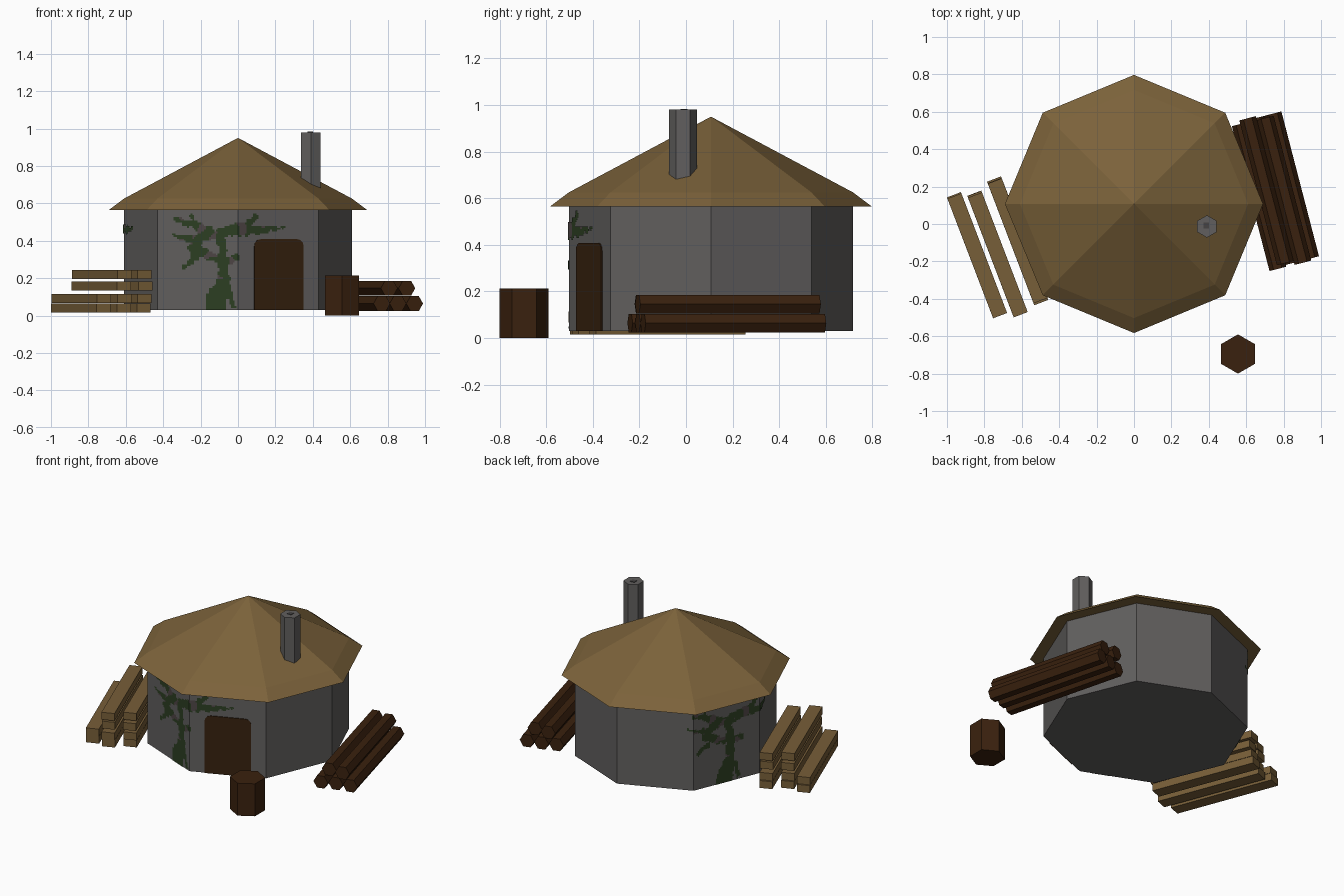
import bpy, bmesh, math, random
from mathutils import Matrix, Vector, noise

if "Cube" in bpy.data.objects:
    bpy.data.objects.remove(bpy.data.objects["Cube"])

random.seed(4)
R, CY = 0.61, 0.107                                # wall radius and centre
SIDE = 2 * R * math.sin(math.pi / 8)               # width of one wall face


def srgb(r, g, b):
    f = lambda c: (c / 12.92 if c <= 0.04045 else ((c + 0.055) / 1.055) ** 2.4)
    return tuple(f(c / 255) for c in (r, g, b)) + (1,)


def material(name, *rgb):
    m = bpy.data.materials.new(name)
    m.diffuse_color = srgb(*rgb)
    m.use_nodes = True
    m.node_tree.nodes["Principled BSDF"].inputs["Base Color"].default_value = m.diffuse_color
    return m


STONE = material("grey stone", 97, 95, 94)
THATCH = material("straw thatch", 123, 98, 58)
PLANK = material("pale timber", 119, 94, 56)
BARK = material("dark bark", 58, 33, 14)
DOOR = material("door brown", 54, 33, 14)
LEAF = material("ivy green", 44, 62, 34)
STEM = material("ivy stem grey", 78, 69, 69)
FLUE = material("flue dark", 70, 68, 68)


def finish(name, bm, *mats, fix=True):
    if fix:
        bmesh.ops.remove_doubles(bm, verts=bm.verts, dist=1e-5)
        bmesh.ops.recalc_face_normals(bm, faces=bm.faces)
    me = bpy.data.meshes.new(name)
    bm.to_mesh(me)
    bm.free()
    for m in mats:
        me.materials.append(m)
    ob = bpy.data.objects.new(name, me)
    bpy.context.collection.objects.link(ob)
    return ob


def loft(name, profile, n, start, matrix, mat):
    """Faceted solid of revolution from (radius, height) pairs."""
    bm = bmesh.new()
    rings = []
    for r, z in profile:
        if r == 0:
            rings.append([bm.verts.new(matrix @ Vector((0, 0, z)))] * n)
        else:
            rings.append([bm.verts.new(matrix @ Vector((
                r * math.cos(start + i * math.tau / n),
                r * math.sin(start + i * math.tau / n), z))) for i in range(n)])
    for a, b in zip(rings, rings[1:]):
        for i in range(n):
            j = (i + 1) % n
            vs = list(dict.fromkeys((a[i], a[j], b[j], b[i])))
            bm.faces.new(vs)
    for ring in (rings[0], rings[-1]):
        if len(set(ring)) > 2:
            bm.faces.new(ring)
    return finish(name, bm, mat)


def on_wall(u, z, off):
    """Point u along the wall perimeter (0 = front corner, + to the right)."""
    k = math.floor(u / SIDE + 1e-6)
    t = u / SIDE - k
    p, q = (Vector((math.cos(a), math.sin(a), 0)) for a in
            (math.radians(-90 + 45 * k), math.radians(-45 + 45 * k)))
    v = p.lerp(q, t) * (R + off)
    return Vector((v.x, v.y + CY, z))


# Walls and roof
AT = Matrix.Translation
loft("walls", [(R, 0.03), (R, 0.57)], 8, 0, AT((0, CY, 0)), STONE)
loft("roof", [(0.69, 0.565), (0.61, 0.625), (0, 0.95)], 8, 0, AT((0, CY, 0)), THATCH)

# Chimney with a small flue
loft("chimney", [(0.06, 0.64), (0.06, 0.98)], 6, math.pi / 2, AT((0.39, -0.013, 0)), STONE)
loft("flue", [(0.021, 0.975), (0.021, 0.983)], 4, math.pi / 4, AT((0.387, -0.008, 0)), FLUE)

# Chopping stump
loft("chopping_stump", [(0.105, 0), (0.105, 0.213)], 6, math.pi / 2,
     AT((0.556, -0.695, 0)), BARK)

# Door plate with rounded top corners
bm = bmesh.new()
u0, u1, zt, rc = 0.094, 0.376, 0.408, 0.035
outline = [(u0, 0.03), (u1, 0.03)]
for cx, a0 in ((u1 - rc, 0), (u0 + rc, 90)):
    for s in range(4):
        a = math.radians(a0 + 30 * s)
        outline.append((cx + rc * math.cos(a), zt - rc + rc * math.sin(a)))
front = [bm.verts.new(on_wall(u, z, 0.006)) for u, z in outline]
back = [bm.verts.new(on_wall(u, z, -0.001)) for u, z in outline]
bm.faces.new(front)
bm.faces.new(back[::-1])
for i in range(len(front)):
    j = (i + 1) % len(front)
    bm.faces.new((front[i], back[i], back[j], front[j]))
finish("door", bm, DOOR)

# Ivy: cells of a fine wall grid lying close to the branches (u, z, radius)
BRANCHES = [
    [(-.13, .03, .06), (-.12, .09, .06), (-.10, .14, .045), (-.08, .20, .03), (-.09, .28, .03)],
    [(-.09, .28, .03), (-.09, .36, .025), (-.11, .43, .025), (-.20, .43, .025),
     (-.25, .37, .035), (-.19, .33, .025), (-.11, .30, .02)],
    [(-.36, .52, .008), (-.26, .49, .022), (-.16, .45, .025)],
    [(-.37, .43, .008), (-.30, .41, .015), (-.24, .40, .025)],
    [(-.12, .43, .03), (-.02, .46, .03), (.05, .48, .022), (.10, .53, .015)],
    [(-.01, .45, .025), (.10, .46, .025), (.18, .46, .018), (.26, .47, .006)],
    [(-.09, .28, .02), (-.01, .31, .022)],
    [(-.31, .26, .012), (-.24, .31, .018)],
    [(-.03, .05, .012), (-.05, .15, .012)],
    [(-.22, .43, .012), (-.27, .53, .008)],
]


def ivy_depth(u, z):
    best = -1
    for path in BRANCHES:
        for (ax, az, ar), (bx, bz, br) in zip(path, path[1:]):
            dx, dz = bx - ax, bz - az
            t = max(0, min(1, ((u - ax) * dx + (z - az) * dz) / (dx * dx + dz * dz)))
            d = math.hypot(u - ax - t * dx, z - az - t * dz)
            best = max(best, ar + t * (br - ar) - d)
    return best


def ivy(name, shift):
    bm = bmesh.new()
    step = SIDE / 48
    first = round((shift - 0.42) / step)
    for i in range(first, first + round(0.75 / step)):
        for j in range(int(0.53 / step)):
            u, z = i * step, 0.031 + j * step
            uc, zc = u + step / 2 - shift, z + step / 2
            n = noise.noise((uc * 32, zc * 32, shift))
            if ivy_depth(uc, zc) + 0.016 * n < 0:
                continue
            f = bm.faces.new([bm.verts.new(on_wall(a, b, 0.004)) for a, b in
                              ((u, z), (u + step, z), (u + step, z + step), (u, z + step))])
            f.material_index = int(noise.noise((uc * 17 + 5, zc * 17, 2)) > 0.27 and zc > 0.2)
    bmesh.ops.remove_doubles(bm, verts=bm.verts, dist=1e-4)
    finish(name, bm, LEAF, STEM, fix=False)


ivy("ivy_front", 0)
ivy("ivy_left", -1.06)

# Log pile: three below, two on top
along = Vector((0.2, -0.77, 0)).normalized()
across = Vector((-along.y, along.x, 0))
basis = Matrix((across, (0, 0, 1), along)).transposed().to_4x4()
for i, (off, z, slide) in enumerate([(-.092, .064, .01), (0, .064, .0), (.092, .064, .0),
                                     (-.046, .146, -.01), (.046, .146, .012)]):
    c = Vector((0.755, 0.18, z)) + across * off + along * slide
    loft(f"log_{i + 1}", [(0.046, -0.4), (0.046, 0.4)], 6, 0, AT(c) @ basis, BARK)

# Plank stack: low outer column, two tall inner columns
turn = math.atan2(0.357, 0.934)
LAYERS = (0.04, 0.09, 0.158, 0.22)
for col, (x, y, count) in enumerate([(-.838, -.17, 2), (-.728, -.165, 4), (-.622, -.09, 4)]):
    for k in range(count):
        s = random.uniform(-0.012, 0.012) if k < count - 1 else 0
        bm = bmesh.new()
        bmesh.ops.create_cube(bm, size=1, matrix=AT((x + s * .4, y - s, LAYERS[k]))
                              @ Matrix.Rotation(turn, 4, 'Z')
                              @ Matrix.Diagonal((0.08, 0.685, 0.048, 1)))
        finish(f"plank_{col + 1}_{k + 1}", bm, PLANK)
